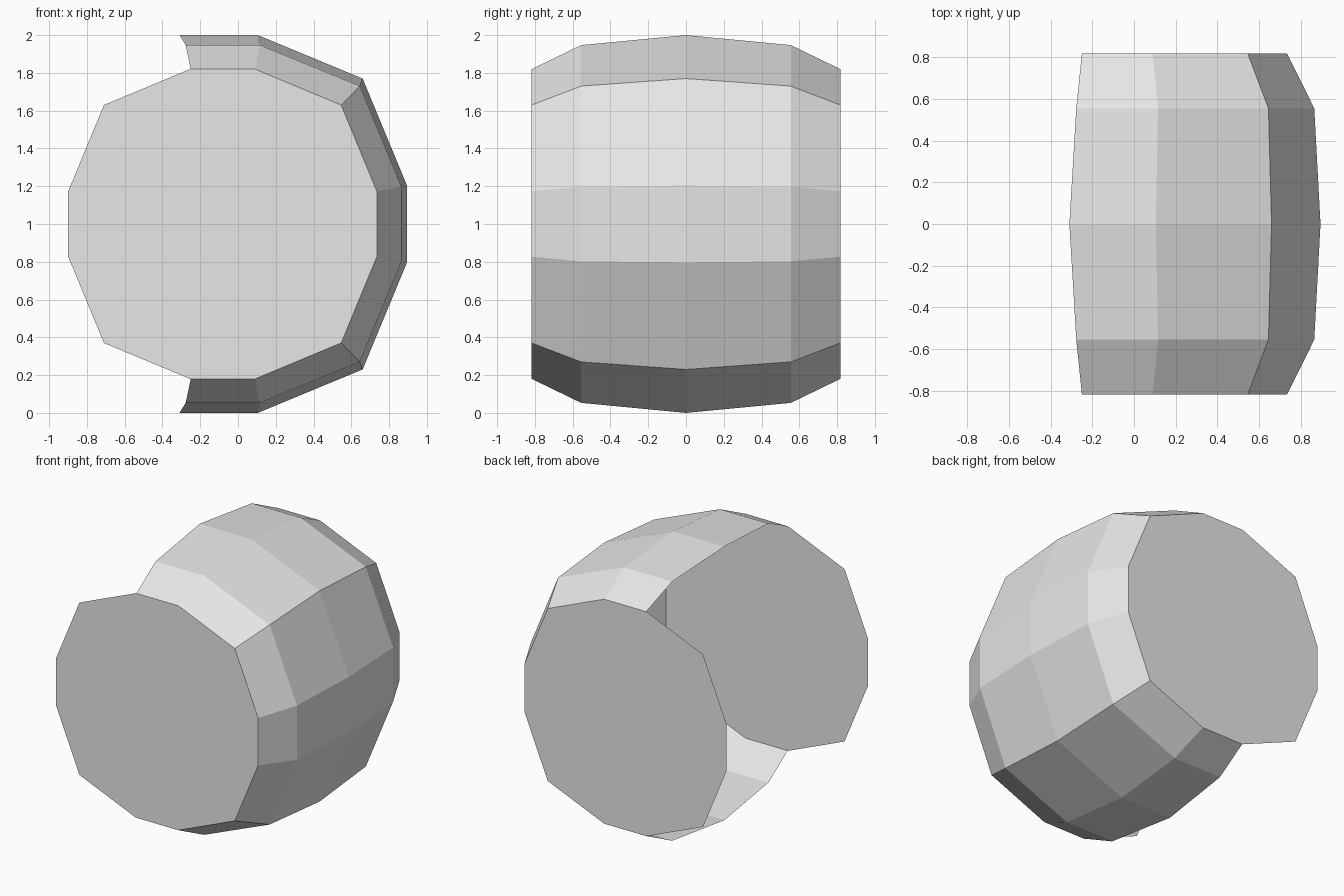
import bpy, bmesh

cube = bpy.data.objects.get("Cube")
if cube:
    bpy.data.objects.remove(cube, do_unlink=True)

grey = bpy.data.materials.new("plain_grey")
grey.use_nodes = True
grey.diffuse_color = (0.8, 0.8, 0.8, 1)
grey.node_tree.nodes["Principled BSDF"].inputs["Base Color"].default_value = (0.8, 0.8, 0.8, 1)

MID_Z = 1.0
CAP_Y = 0.817
CAP_X = -0.082   # centre of the round end caps

# Upper half of the wall section at each depth: (x, height above the middle)
END = [(-0.25, 0.82), (0.09, 0.82), (0.546, 0.63), (0.735, 0.173)]
SHOULDER = [(-0.277, 0.947), (0.115, 0.947), (0.645, 0.73), (0.865, 0.198)]
MIDDLE = [(-0.31, 1.0), (0.105, 1.0), (0.66, 0.77), (0.895, 0.203)]
RINGS = [(-CAP_Y, END), (-0.555, SHOULDER), (0, MIDDLE), (0.555, SHOULDER), (CAP_Y, END)]


def section(half):
    """Mirror the upper half section downwards, giving an open strip."""
    return half + [(x, -z) for x, z in reversed(half)]


def finish(bm, name):
    mesh = bpy.data.meshes.new(name)
    bm.to_mesh(mesh)
    bm.free()
    mesh.materials.append(grey)
    obj = bpy.data.objects.new(name, mesh)
    bpy.context.collection.objects.link(obj)
    return obj


# Bulging wall, open on one side
bm = bmesh.new()
rows = [[bm.verts.new((x, y, MID_Z + z)) for x, z in section(half)] for y, half in RINGS]
for near, far in zip(rows, rows[1:]):
    for i in range(len(near) - 1):
        bm.faces.new((near[i], near[i + 1], far[i + 1], far[i]))
bm.normal_update()
top = max(bm.faces, key=lambda f: f.calc_center_median().z)
if top.normal.z < 0:
    bmesh.ops.reverse_faces(bm, faces=bm.faces[:])
finish(bm, "barrel_wall")

# Flat twelve-sided end caps
right = section(END)
left = [(2 * CAP_X - x, z) for x, z in reversed(right)]
outline = right[1:-1] + left[1:-1]
for name, y in (("front_cap", -CAP_Y), ("back_cap", CAP_Y)):
    bm = bmesh.new()
    cap = bm.faces.new([bm.verts.new((x, y, MID_Z + z)) for x, z in outline])
    cap.normal_update()
    if cap.normal.y * y < 0:
        cap.normal_flip()
    finish(bm, name)
